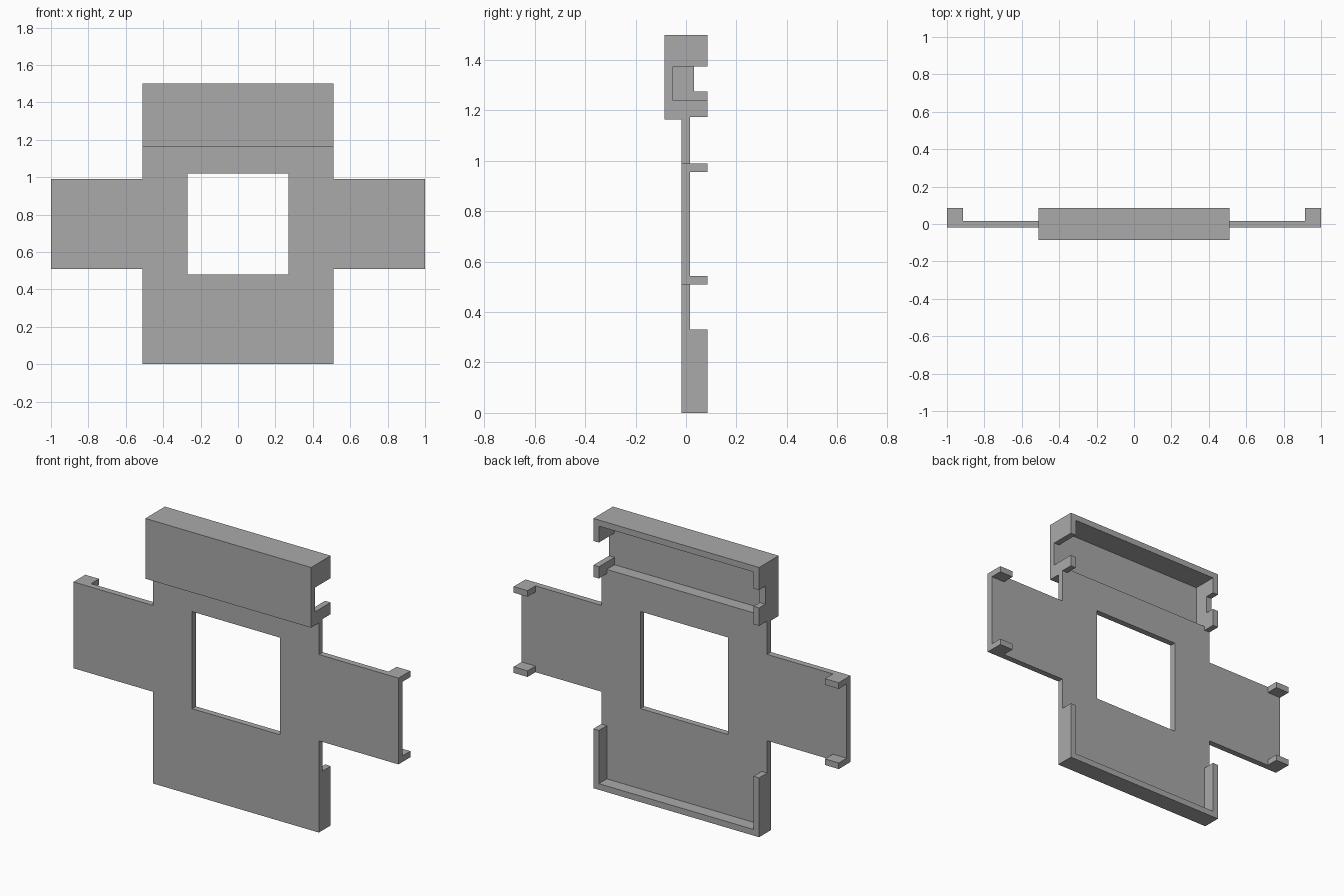
import bpy
import bmesh
from mathutils import Vector

cube = bpy.data.objects.get("Cube")
if cube:
    bpy.data.objects.remove(cube, do_unlink=True)

grey = bpy.data.materials.new("plain_grey")
grey.use_nodes = True
grey.diffuse_color = (0.4, 0.4, 0.4, 1)
grey.node_tree.nodes["Principled BSDF"].inputs["Base Color"].default_value = (0.4, 0.4, 0.4, 1)

# Shared dimensions: wall thickness and depth levels from front to back
T = 0.034
FRONT, HOOD_IN, PLATE_FRONT, PLATE_BACK, BACK = -0.086, -0.052, -0.018, 0.016, 0.086
HALF = 0.51
HOOD_LOW, HOOD_TOP = 1.165, 1.5


def prism(name, loops, axis, start, end):
    """Fill closed outlines (extra loops are holes) and extrude them along x or y."""
    bm = bmesh.new()
    edges = []
    for loop in loops:
        verts = [bm.verts.new((start, a, b) if axis == "x" else (a, start, b)) for a, b in loop]
        edges += [bm.edges.new((v, verts[i - 1])) for i, v in enumerate(verts)]
    bmesh.ops.triangle_fill(bm, edges=edges, use_beauty=True)
    result = bmesh.ops.extrude_face_region(bm, geom=bm.faces[:], use_keep_orig=True)
    shift = Vector((end - start, 0, 0)) if axis == "x" else Vector((0, end - start, 0))
    moved = [g for g in result["geom"] if isinstance(g, bmesh.types.BMVert)]
    bmesh.ops.translate(bm, verts=moved, vec=shift)
    bmesh.ops.recalc_face_normals(bm, faces=bm.faces[:])
    mesh = bpy.data.meshes.new(name)
    bm.to_mesh(mesh)
    bm.free()
    mesh.materials.append(grey)
    obj = bpy.data.objects.new(name, mesh)
    bpy.context.collection.objects.link(obj)
    return obj


def rect(a0, a1, b0, b1):
    return [(a0, b0), (a1, b0), (a1, b1), (a0, b1)]


# Cross-shaped plate with a square window
half_cross = [(HALF, 0), (HALF, 0.51), (1, 0.51), (1, 0.99), (HALF, 0.99), (HALF, HOOD_LOW)]
cross = half_cross + [(-x, z) for x, z in reversed(half_cross)]
prism("cross_plate", [cross, rect(-0.27, 0.27, 0.48, 1.02)], "y", PLATE_FRONT, PLATE_BACK)

# Bottom lip that turns up at both sides
half_lip = [(HALF, 0), (HALF, 0.33), (HALF - T, 0.33), (HALF - T, T)]
lip = half_lip + [(-x, z) for x, z in reversed(half_lip)]
prism("bottom_lip", [lip], "y", PLATE_BACK, BACK)

# Corner tabs on the wings
for side, sign in (("left", 1), ("right", -1)):
    for level, z in (("lower", 0.51), ("upper", 0.99 - T)):
        x0, x1 = sorted((sign * 0.915, sign))
        prism(f"{side}_{level}_tab", [rect(x0, x1, z, z + T)], "y", PLATE_BACK, BACK)

# Hood: shelf, front wall and roof in one section
hood = [(FRONT, HOOD_LOW), (PLATE_BACK, HOOD_LOW), (PLATE_BACK, HOOD_LOW + T),
        (HOOD_IN, HOOD_LOW + T), (HOOD_IN, HOOD_TOP - T), (BACK, HOOD_TOP - T),
        (BACK, HOOD_TOP), (FRONT, HOOD_TOP)]
prism("hood", [hood], "x", -HALF, HALF)

# Hood cheeks: notched on one side, split by a wide slot on the other
foot = [(HOOD_IN, HOOD_LOW + T), (PLATE_BACK, HOOD_LOW + T), (PLATE_BACK, 1.175), (BACK, 1.175)]
notched = foot + [(BACK, 1.275), (0.032, 1.275), (0.032, 1.375), (BACK, 1.375),
                  (BACK, HOOD_TOP - T), (HOOD_IN, HOOD_TOP - T)]
prism("right_cheek", [notched], "x", -HALF, T - HALF)
prism("left_lower_cheek", [foot + [(BACK, 1.24), (HOOD_IN, 1.24)]], "x", HALF - T, HALF)
prism("left_upper_cheek", [rect(HOOD_IN, BACK, 1.375, HOOD_TOP - T)], "x", HALF - T, HALF)
